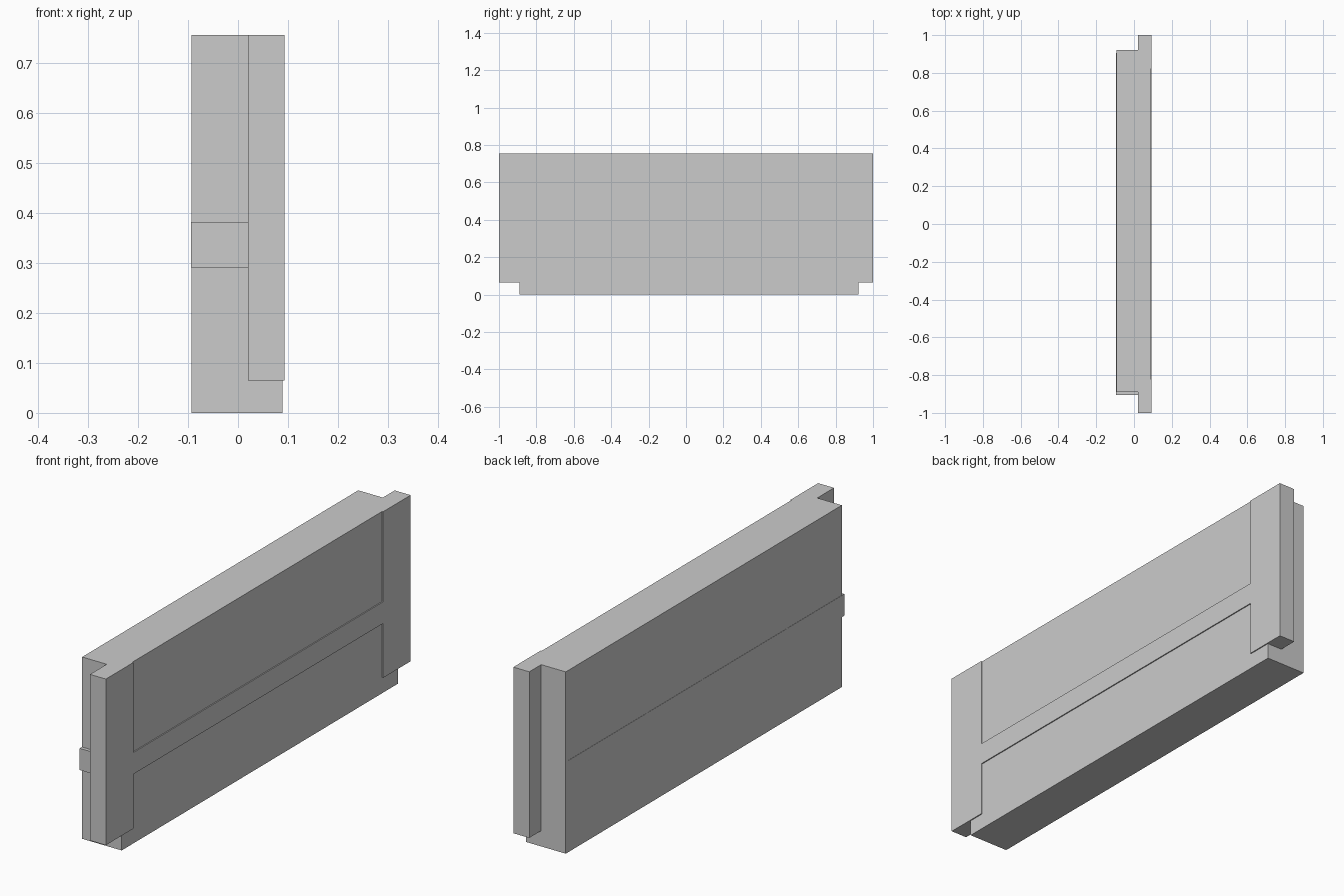
import bpy
import bmesh

if "Cube" in bpy.data.objects:
    bpy.data.objects.remove(bpy.data.objects["Cube"])


def prism(name, profile, x0, x1):
    """Extrude a (y, z) outline along x."""
    bm = bmesh.new()
    face = bm.faces.new([bm.verts.new((x0, y, z)) for y, z in profile])
    out = bmesh.ops.extrude_face_region(bm, geom=[face])
    moved = [v for v in out["geom"] if isinstance(v, bmesh.types.BMVert)]
    bmesh.ops.translate(bm, verts=moved, vec=(x1 - x0, 0, 0))
    bmesh.ops.recalc_face_normals(bm, faces=bm.faces)
    mesh = bpy.data.meshes.new(name)
    bm.to_mesh(mesh)
    bm.free()
    obj = bpy.data.objects.new(name, mesh)
    bpy.context.collection.objects.link(obj)
    return obj


def rect(y0, y1, z0, z1):
    return [(y0, z0), (y1, z0), (y1, z1), (y0, z1)]


TOP, POST_BOTTOM = 0.755, 0.065
RAIL_Z0, RAIL_Z1 = 0.291, 0.381
POST_IN = 0.82

# Thick wall panel, slightly off-centre along y
prism("wall_panel", rect(-0.89, 0.922, 0, TOP), -0.093, 0.0885)

# Raised H-shaped facing: two end posts joined by a middle rail
half = [(POST_IN, RAIL_Z0), (POST_IN, POST_BOTTOM), (1, POST_BOTTOM),
        (1, TOP), (POST_IN, TOP), (POST_IN, RAIL_Z1)]
h_outline = half + [(-y, z) for y, z in reversed(half)]
prism("post_and_rail_frame", h_outline, 0.02, 0.093)

# Middle rail running through the panel, just proud at the back and one end
prism("through_rail", rect(-0.905, 0.905, RAIL_Z0, RAIL_Z1), -0.094, 0.025)
